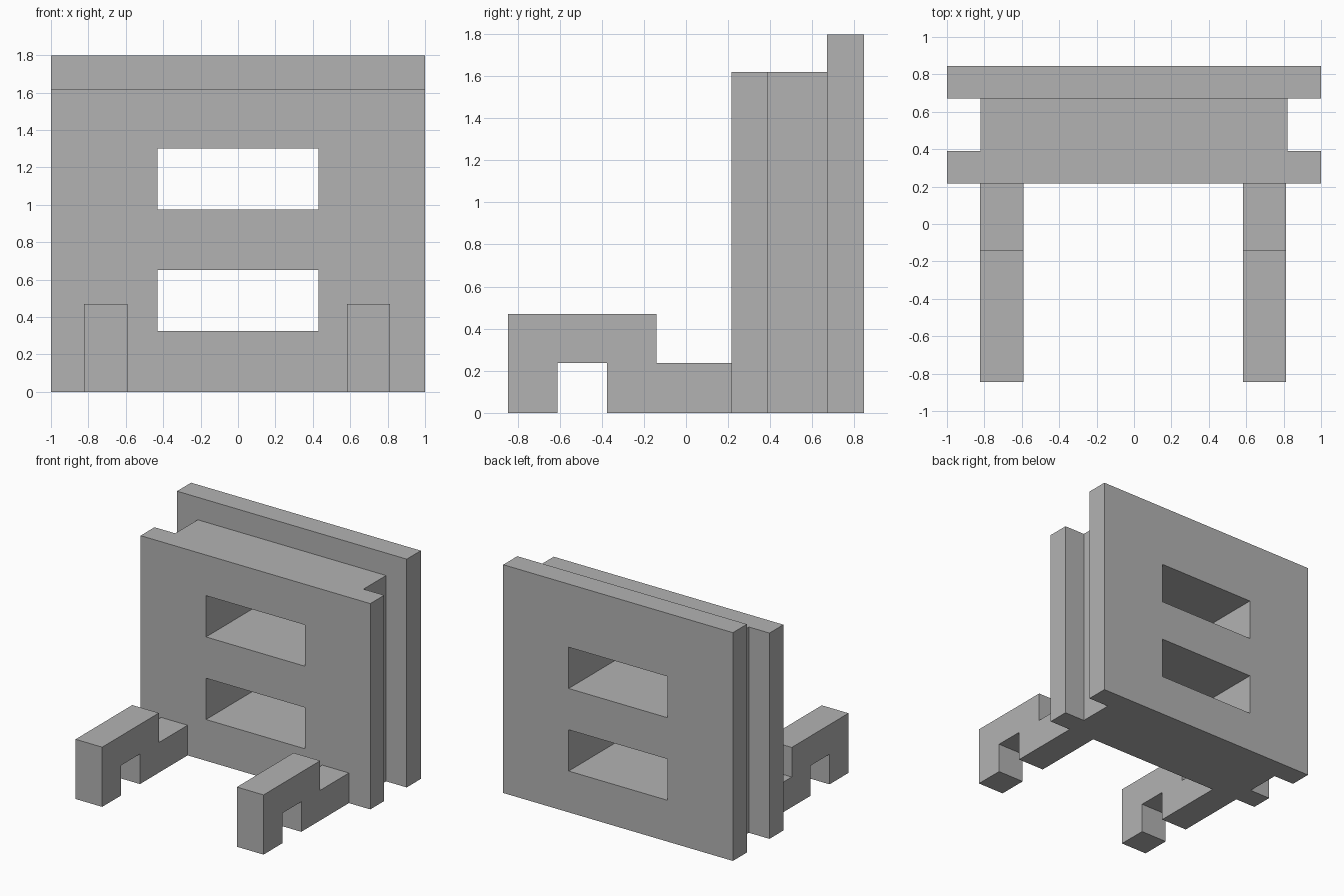
import bpy
import bmesh
from mathutils import Vector

cube = bpy.data.objects.get("Cube")
if cube:
    bpy.data.objects.remove(cube, do_unlink=True)

GREY = (0.45, 0.45, 0.45, 1)
grey = bpy.data.materials.new("plain grey")
grey.use_nodes = True
grey.diffuse_color = GREY
grey.node_tree.nodes["Principled BSDF"].inputs["Base Color"].default_value = GREY


def prism(profile, extrusion):
    """Closed solid swept from a flat outline along a vector."""
    bm = bmesh.new()
    base = bm.faces.new([bm.verts.new(p) for p in profile])
    swept = bmesh.ops.extrude_face_region(bm, geom=[base], use_keep_orig=True)
    verts = [g for g in swept["geom"] if isinstance(g, bmesh.types.BMVert)]
    bmesh.ops.translate(bm, verts=verts, vec=Vector(extrusion))
    bmesh.ops.recalc_face_normals(bm, faces=bm.faces[:])
    return bm


def add_object(name, bm):
    mesh = bpy.data.meshes.new(name)
    bm.to_mesh(mesh)
    bm.free()
    mesh.materials.append(grey)
    obj = bpy.data.objects.new(name, mesh)
    bpy.context.scene.collection.objects.link(obj)
    return obj


# Body: H-shaped plan with a groove down each side
FRONT, GROOVE, PLATE, BACK = 0.217, 0.39, 0.67, 0.845
HALF, CORE, LOW, HIGH = 1.0, 0.82, 1.62, 1.797
half_plan = [(HALF, FRONT), (HALF, GROOVE), (CORE, GROOVE),
             (CORE, PLATE), (HALF, PLATE), (HALF, BACK)]
plan = half_plan + [(-x, y) for x, y in reversed(half_plan)]
bm = prism([(x, y, 0) for x, y in plan], (0, 0, LOW))

# Raise the back plate above the rest
bmesh.ops.bisect_plane(bm, geom=bm.verts[:] + bm.edges[:] + bm.faces[:],
                       plane_co=(0, PLATE, 0), plane_no=(0, 1, 0))
for v in bm.verts:
    if v.co.y > PLATE - 0.001 and v.co.z > LOW - 0.001:
        v.tag = True
top = [f for f in bm.faces if f.normal.z > 0.9 and all(v.tag for v in f.verts)]
raised = bmesh.ops.extrude_face_region(bm, geom=top)
bmesh.ops.translate(bm, vec=(0, 0, HIGH - LOW),
                    verts=[g for g in raised["geom"] if isinstance(g, bmesh.types.BMVert)])
bmesh.ops.dissolve_limit(bm, angle_limit=0.01, verts=bm.verts[:], edges=bm.edges[:])
bmesh.ops.recalc_face_normals(bm, faces=bm.faces[:])
body = add_object("slotted_body", bm)

# Two rectangular openings right through the body
for label, z in (("lower", 0.325), ("upper", 0.975)):
    outline = [(-0.43, 0, z), (0.43, 0, z), (0.43, 0, z + 0.325), (-0.43, 0, z + 0.325)]
    cutter = add_object(label + "_opening_cutter", prism(outline, (0, 1.2, 0)))
    cutter.hide_render = True
    cutter.hide_viewport = True
    cutter.display_type = "WIRE"
    cut = body.modifiers.new(label + " opening", "BOOLEAN")
    cut.operation = "DIFFERENCE"
    cut.solver = "EXACT"
    cut.object = cutter

# Stepped hook arms reaching forward, each with a notch underneath
arm = [(-0.845, 0), (-0.845, 0.47), (-0.14, 0.47), (-0.14, 0.237), (FRONT, 0.237),
       (FRONT, 0), (-0.375, 0), (-0.375, 0.237), (-0.61, 0.237), (-0.61, 0)]
for side, x in (("right", -0.823), ("left", 0.582)):
    add_object(side + "_hook_arm", prism([(x, y, z) for y, z in arm], (0.232, 0, 0)))
